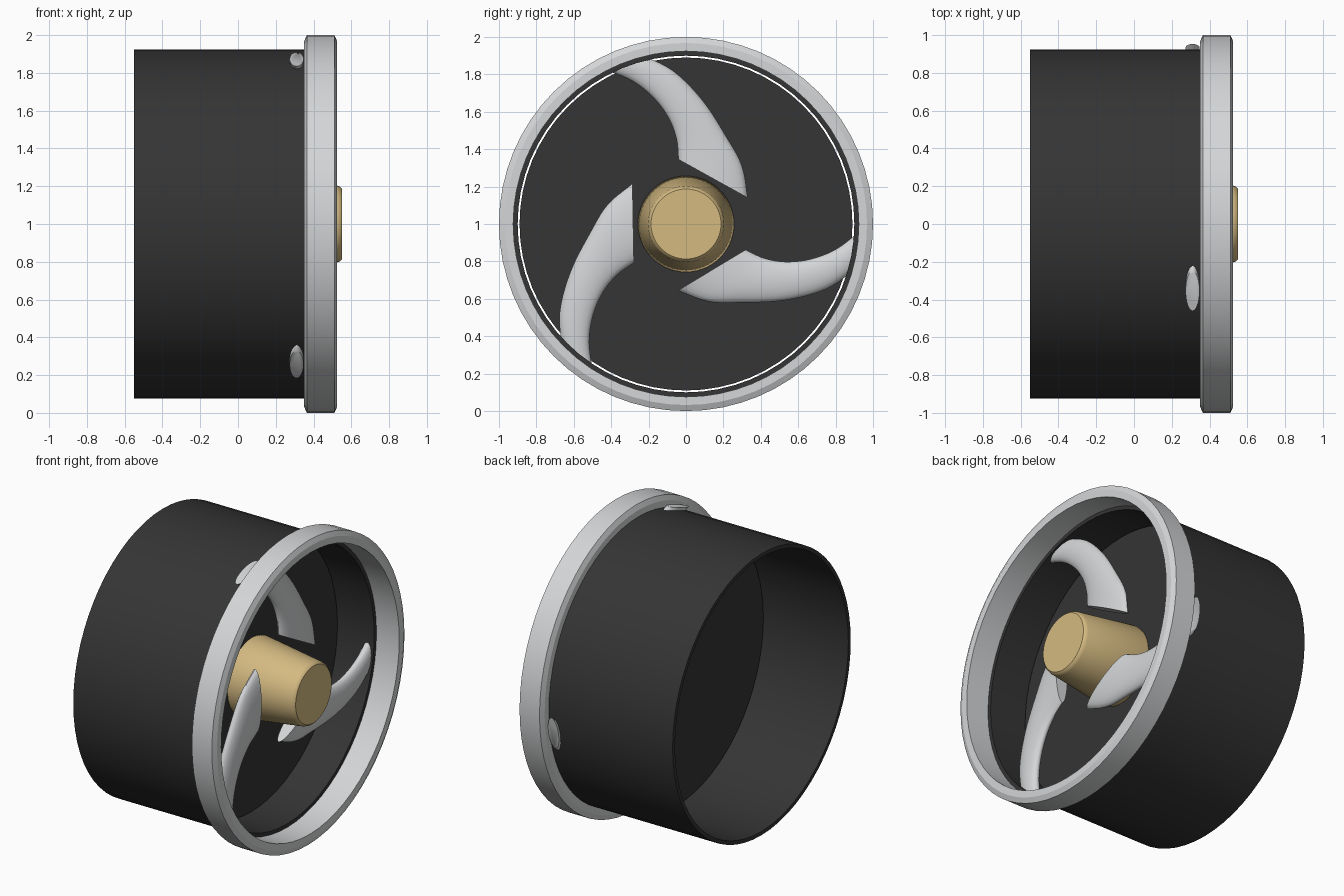
import bpy, bmesh, math
from mathutils import Vector

cube = bpy.data.objects.get("Cube")
if cube:
    bpy.data.objects.remove(cube, do_unlink=True)

AXIS_Z = 1.0
SIDES = 64


def material(name, rgb, rough=0.5):
    m = bpy.data.materials.new(name)
    m.use_nodes = True
    m.diffuse_color = (*rgb, 1)
    bsdf = m.node_tree.nodes["Principled BSDF"]
    bsdf.inputs["Base Color"].default_value = (*rgb, 1)
    bsdf.inputs["Roughness"].default_value = rough
    return m


black = material("charcoal black", (0.035, 0.035, 0.035))
silver = material("light grey", (0.66, 0.67, 0.68))
gold = material("pale gold", (0.66, 0.49, 0.22))


def finish(name, bm, mat, angle=30):
    bmesh.ops.recalc_face_normals(bm, faces=bm.faces)
    me = bpy.data.meshes.new(name)
    bm.to_mesh(me)
    bm.free()
    me.materials.append(mat)
    ob = bpy.data.objects.new(name, me)
    bpy.context.collection.objects.link(ob)
    ob.location.z = AXIS_Z
    bpy.ops.object.select_all(action='DESELECT')
    ob.select_set(True)
    bpy.context.view_layer.objects.active = ob
    bpy.ops.object.shade_smooth_by_angle(angle=math.radians(angle))
    return ob


def bridge(bm, a, b):
    n = len(a)
    for i in range(n):
        bm.faces.new((a[i], a[(i + 1) % n], b[(i + 1) % n], b[i]))


def lathe(name, profile, mat, hollow, angle=30):
    """Revolve (x, radius) points about the x axis."""
    bm = bmesh.new()
    rings = []
    for x, r in profile:
        rings.append([bm.verts.new((x, r * math.cos(a), r * math.sin(a)))
                      for a in (math.tau * i / SIDES for i in range(SIDES))])
    for a, b in zip(rings, rings[1:]):
        bridge(bm, a, b)
    if hollow:
        bridge(bm, rings[-1], rings[0])
    else:
        bm.faces.new(rings[0])
        bm.faces.new(rings[-1])
    return finish(name, bm, mat, angle)


# Open barrel, inner plate, front rim and tapered hub
lathe("barrel", [(-0.55, 0.9), (-0.55, 0.925), (0.36, 0.925), (0.36, 0.9)], black, True)
lathe("inner_plate", [(0.06, 0.89), (0.1, 0.89)], black, False)
lathe("front_rim", [(0.35, 0.924), (0.35, 0.968), (0.365, 1), (0.51, 1),
                    (0.525, 0.968), (0.525, 0.924)], silver, True, 20)
lathe("hub", [(0.09, 0.25), (0.12, 0.257), (0.525, 0.203), (0.54, 0.198), (0.55, 0.187)],
      gold, False)

# Curved blades: concave and convex edges as (y, z) about the axis
CONCAVE = [(-.04, .345), (-.05, .45), (-.09, .56), (-.17, .67), (-.29, .765), (-.46, .835)]
CONVEX = [(.33, .14), (.30, .31), (.22, .46), (.09, .66), (-.07, .82), (-.25, .91)]


def smooth_path(points, steps=5):
    p = [Vector(q) for q in points]
    p = [2 * p[0] - p[1]] + p + [2 * p[-1] - p[-2]]
    out = []
    for i in range(1, len(p) - 2):
        a, b, c, d = p[i - 1:i + 3]
        for k in range(steps):
            t = k / steps
            out.append(0.5 * (2 * b + (c - a) * t + (2 * a - 5 * b + 4 * c - d) * t ** 2
                              + (3 * b - a - 3 * c + d) * t ** 3))
    return out + [p[-2]]


def blade(name, turn):
    bm = bmesh.new()
    sections = []
    pairs = list(zip(smooth_path(CONCAVE), smooth_path(CONVEX)))
    ca, sa = math.cos(turn), math.sin(turn)
    for i, (inner, outer) in enumerate(pairs):
        t = i / (len(pairs) - 1)
        mid, half = (inner + outer) / 2, (outer - inner) / 2
        thick = 0.045 - 0.008 * t
        centre = 0.325 - 0.015 * t
        ring = []
        for k in range(24):
            a = math.tau * k / 24
            q = mid + half * math.cos(a)
            ring.append(bm.verts.new((centre + thick * math.sin(a),
                                      q.x * ca - q.y * sa, q.x * sa + q.y * ca)))
        sections.append(ring)
    for a, b in zip(sections, sections[1:]):
        bridge(bm, a, b)
    bm.faces.new(sections[0])
    bm.faces.new(sections[-1])
    return finish(name, bm, silver, 50)


for n, label in enumerate(("upper", "left_lower", "right_lower")):
    blade("blade_" + ("upper", "front", "rear")[n], n * math.tau / 3)
